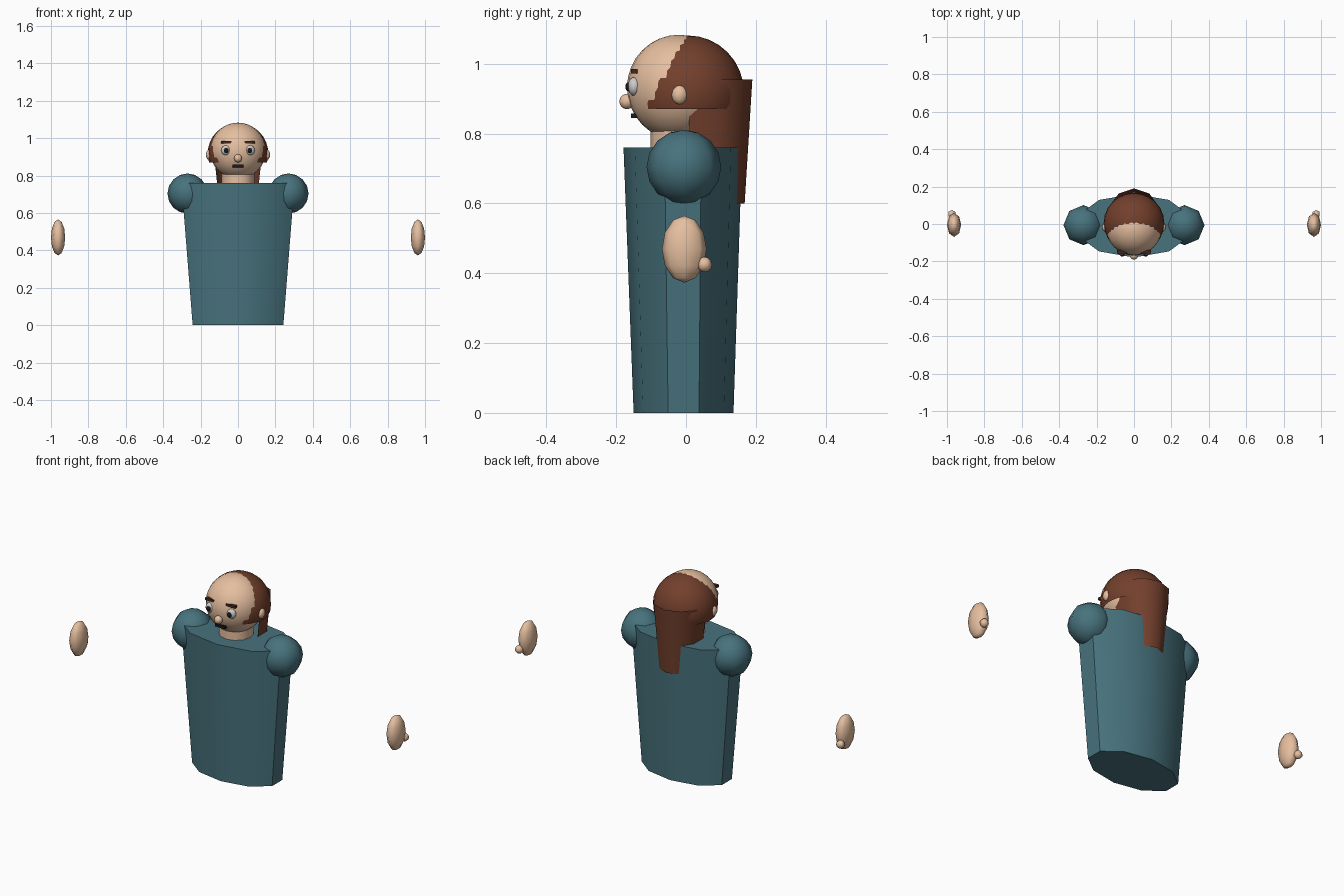
import bpy, bmesh, math
from mathutils import Matrix

if "Cube" in bpy.data.objects:
    bpy.data.objects.remove(bpy.data.objects["Cube"])


def material(name, rgb):
    m = bpy.data.materials.new(name)
    m.diffuse_color = (*rgb, 1)
    m.use_nodes = True
    m.node_tree.nodes["Principled BSDF"].inputs["Base Color"].default_value = m.diffuse_color
    return m


SKIN = material("skin", (0.79, 0.52, 0.35))
HAIR = material("hair", (0.17, 0.05, 0.025))
CLOTH = material("cloth", (0.064, 0.17, 0.205))
WHITE = material("white", (0.85, 0.85, 0.85))
DARK = material("dark", (0.01, 0.01, 0.012))
BROW = material("brow", (0.05, 0.02, 0.012))


def finish(name, bm, mat, smooth=None):
    me = bpy.data.meshes.new(name)
    bm.to_mesh(me)
    bm.free()
    ob = bpy.data.objects.new(name, me)
    bpy.context.collection.objects.link(ob)
    me.materials.append(mat)
    if smooth:
        bpy.ops.object.select_all(action='DESELECT')
        ob.select_set(True)
        bpy.context.view_layer.objects.active = ob
        bpy.ops.object.shade_smooth_by_angle(angle=math.radians(smooth))
    return ob


def ball(name, loc, radii, mat, seg=16, rings=10, cut_z=None):
    bm = bmesh.new()
    bmesh.ops.create_uvsphere(bm, u_segments=seg, v_segments=rings, radius=1,
                              matrix=Matrix.Translation(loc) @ Matrix.Diagonal((*radii, 1)))
    if cut_z is not None:
        bmesh.ops.bisect_plane(bm, geom=bm.verts[:] + bm.edges[:] + bm.faces[:],
                               plane_co=(0, 0, cut_z), plane_no=(0, 0, -1), clear_outer=True)
    return finish(name, bm, mat, 75)


def box(name, loc, size, mat):
    bm = bmesh.new()
    bmesh.ops.create_cube(bm, size=1, matrix=Matrix.Translation(loc) @ Matrix.Diagonal((*size, 1)))
    return finish(name, bm, mat)


def loft(name, rings, angles, mat, closed=True):
    """Stacked elliptical rings given as (z, centre y, radius x, radius y)."""
    bm = bmesh.new()
    rows = [[bm.verts.new((rx * math.cos(a), cy + ry * math.sin(a), z)) for a in angles]
            for z, cy, rx, ry in rings]
    n = len(angles)
    for lo, hi in zip(rows, rows[1:]):
        for i in range(n if closed else n - 1):
            j = (i + 1) % n
            bm.faces.new((lo[i], lo[j], hi[j], hi[i]))
    if closed:
        bm.faces.new(rows[0][::-1])
        bm.faces.new(rows[-1])
    return finish(name, bm, mat, 50)


# Torso: ten-sided tapered body, and neck
ten = [math.radians(18 + 36 * i) for i in range(10)]
loft("torso", [(0, -0.007, 0.255, 0.143), (0.76, -0.009, 0.318, 0.17)], ten, CLOTH)
twelve = [math.radians(30 * i) for i in range(12)]
loft("neck", [(0.72, -0.015, 0.087, 0.087), (0.86, -0.015, 0.087, 0.087)], twelve, SKIN)

# Head with receding hair cap and long open curtain of hair at the back
ball("head", (0, -0.02, 0.932), (0.149, 0.149, 0.151), SKIN, 24, 16)
ball("hair_cap", (0, 0.005, 0.918), (0.162, 0.161, 0.163), HAIR, 24, 16, cut_z=0.87)
arc = [math.radians(-18 + 36 * i) for i in range(7)]
loft("back_hair", [(0.60, 0.05, 0.10, 0.118), (0.955, 0.05, 0.139, 0.14)], arc, HAIR, closed=False)

# Face centre
ball("nose", (0, -0.169, 0.892), (0.022, 0.022, 0.022), SKIN, 10, 8)
box("mouth", (0, -0.149, 0.851), (0.06, 0.018, 0.014), DARK)

# Mirrored parts
for side, s in (("left", 1), ("right", -1)):
    ball(f"{side}_eye", (s * 0.064, -0.148, 0.935), (0.026, 0.019, 0.027), WHITE, 12, 8)
    ball(f"{side}_pupil", (s * 0.063, -0.165, 0.934), (0.013, 0.009, 0.013), DARK, 10, 8)
    box(f"{side}_brow", (s * 0.063, -0.148, 0.978), (0.055, 0.018, 0.013), BROW)
    ball(f"{side}_ear", (s * 0.153, -0.018, 0.911), (0.019, 0.024, 0.028), SKIN, 8, 6)
    ball(f"{side}_shoulder", (s * 0.27, -0.006, 0.704), (0.107, 0.107, 0.107), CLOTH, 8, 8)
    ball(f"{side}_hand", (s * 0.962, -0.005, 0.469), (0.038, 0.064, 0.096), SKIN, 8, 6)
    ball(f"{side}_thumb", (s * 0.974, 0.053, 0.425), (0.022, 0.022, 0.022), SKIN, 6, 6)
